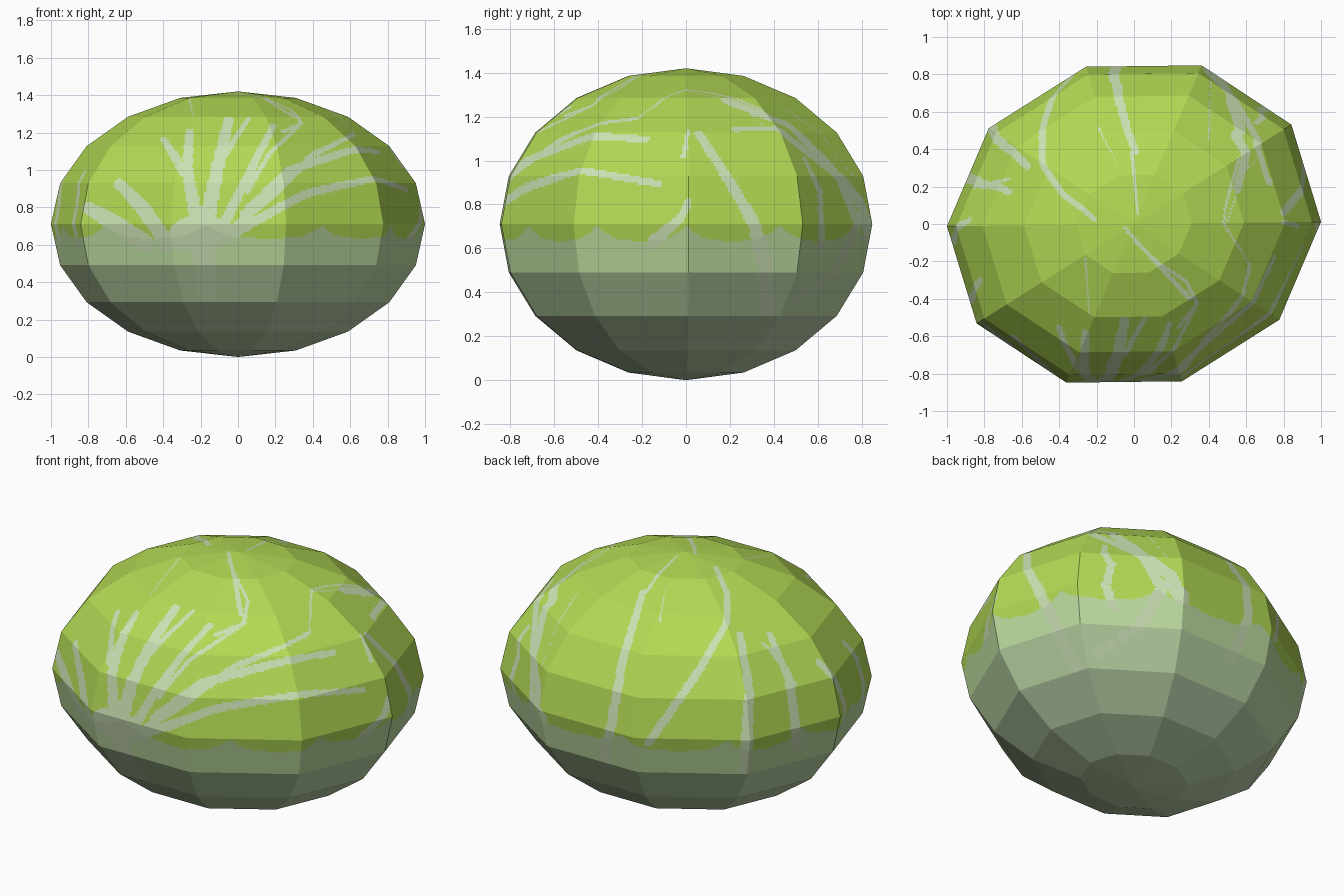
import bpy, bmesh, math
from mathutils import Vector
from mathutils.bvhtree import BVHTree
from mathutils.kdtree import KDTree

if "Cube" in bpy.data.objects:
    bpy.data.objects.remove(bpy.data.objects["Cube"])

SEG, RINGS = 10, 10      # big flat facets
NU, NV = 50, 22          # fine coplanar cells in each facet, for the painted veins
MID = Vector((0, 0, 0.71))


def corner(i, j):
    """Corner of the slightly skewed, squashed ball."""
    a = 2 * math.pi * i / SEG
    lat = math.pi * (j / RINGS - 0.5)
    c, s, r = math.cos(a), math.sin(a), math.cos(lat)
    return Vector((r * (c + 0.055 * s), r * (0.888 * s + 0.012 * c),
                   0.71 + 0.71 * math.sin(lat)))


def skin(nu, nv):
    """Grid over the faceted ball; every facet is split into nu x nv flat cells."""
    cols, rows = SEG * nu, RINGS * nv
    verts = []
    for q in range(rows + 1):
        j = min(q // nv, RINGS - 1)
        v = q / nv - j
        for p in range(cols):
            i, u = p // nu, (p % nu) / nu
            lo = corner(i, j).lerp(corner(i + 1, j), u)
            hi = corner(i, j + 1).lerp(corner(i + 1, j + 1), u)
            verts.append(lo.lerp(hi, v))
    faces = [(q * cols + p, q * cols + (p + 1) % cols,
              (q + 1) * cols + (p + 1) % cols, (q + 1) * cols + p)
             for q in range(rows) for p in range(cols)]
    return verts, faces


def material(name, rgb):
    lin = [((c / 255 + 0.055) / 1.055) ** 2.4 for c in rgb]
    m = bpy.data.materials.new(name)
    m.diffuse_color = (*lin, 1)
    m.use_nodes = True
    m.node_tree.nodes["Principled BSDF"].inputs["Base Color"].default_value = m.diffuse_color
    return m


# Vein strokes as drawn on a view plane: (half width, [(across, up), ...])
FRONT = [
    (.034, [(-.2, -.1), (-.27, .28), (-.26, .5)]),
    (.026, [(-.29, .28), (-.4, .46)]),
    (.04, [(-.19, -.1), (-.11, .3), (-.05, .56)]),
    (.018, [(-.08, .36), (.06, .57)]),
    (.028, [(-.1, -.05), (.05, .25), (.19, .53)]),
    (.015, [(.05, .18), (.17, .38), (.34, .54)]),
    (.022, [(-.03, -.03), (.25, .22), (.4, .37), (.62, .48)]),
    (.045, [(-.38, -.1), (-.52, .1), (-.64, .22)]),
    (.05, [(-.5, -.1), (-.7, .03), (-.81, .09)]),
    (.08, [(-.28, -.06), (-.19, 0), (-.08, -.05)]),
    (.07, [(-.2, 0), (-.16, -.4)]),
]
FRONT_RIGHT = [
    (.026, [(-.45, -.25), (-.2, -.06), (.22, .053), (.51, .106)]),
    (.024, [(-.55, -.35), (-.1, -.19), (.33, -.12), (.67, -.095)]),
    (.012, [(-.12, .2), (.03, .26), (.053, .38), (-.053, .6)]),
    (.005, [(.39, .29), (.39, .43), (.59, .445), (.74, .37)]),
]
RIGHT = [
    (.013, [(-.01, .31), (.01, .43)]),
    (.026, [(-.15, -.08), (-.03, .02), (.01, .1)]),
    (.034, [(.37, -.4), (.36, -.18), (.31, 0), (.22, .16), (.06, .41)]),
    (.04, [(.84, -.05), (.79, .1), (.65, .27), (.47, .45), (.19, .56)]),
    (.024, [(.62, -.12), (.61, .15), (.54, .3)]),
]
BACK_LEFT = [
    (.03, [(-.83, -.36), (-.82, .12), (-.8, .38), (-.72, .49)]),
    (.03, [(-.44, -.5), (-.34, .06), (-.23, .43)]),
    (.022, [(-.2, -.38), (.07, .01), (.22, .27), (.22, .42), (.16, .56)]),
    (.032, [(.32, -.52), (.34, -.1), (.29, .2)]),
    (.03, [(.6, -.4), (.55, -.04), (.45, .2)]),
    (.005, [(-.14, .27), (-.11, .46)]),
]
TOP = [
    (.01, [(-.01, .38), (.02, .05)]),
    (.008, [(.56, .35), (.49, .1), (.48, 0), (.62, -.22)]),
    (.005, [(.4, .45), (.41, .77)]),
    (.013, [(.3, -.4), (.13, -.22), (-.05, -.02)]),
    (.005, [(-.26, -.18), (-.24, -.48)]),
    (.013, [(-.85, .2), (-.67, .24)]),
]
LEFT = [
    (.03, [(.1, -.1), (.08, .1), (-.02, .3)]),
    (.028, [(.42, -.1), (.38, .15), (.3, .28)]),
]


def view(az, el):
    """Across, up and toward-viewer axes; az 0 is the front, 90 the right side."""
    a, e = math.radians(az), math.radians(el)
    across = Vector((math.cos(a), math.sin(a), 0))
    toward = Vector((math.sin(a) * math.cos(e), -math.cos(a) * math.cos(e), math.sin(e)))
    return across, toward.cross(across), toward


# Project the strokes on the faceted ball
tree = BVHTree.FromPolygons(*skin(1, 1))
dots = []
for strokes, az, el in ((FRONT, 0, 0), (FRONT_RIGHT, 35, 25), (RIGHT, 90, 0),
                        (BACK_LEFT, 215, 25), (TOP, 0, 90), (LEFT, 270, 0)):
    across, up, toward = view(az, el)
    for half, pts in strokes:
        spans = len(pts) - 1
        for k in range(spans):
            a, b = Vector(pts[k]), Vector(pts[k + 1])
            n = max(2, int((b - a).length / 0.006))
            for t in range(n + 1):
                p = a.lerp(b, t / n)
                hit = tree.ray_cast(MID + across * p.x + up * p.y + toward * 4, -toward)[0]
                if hit:
                    dots.append((hit, half * (1.1 - 0.45 * (k + t / n) / spans)))
kd = KDTree(len(dots))
for i, (p, w) in enumerate(dots):
    kd.insert(p, i)
kd.balance()


def paint(c):
    """Material slot: base bands, scalloped leaf edge, veins."""
    if c.z < 0.291:
        return 4
    vein = any(d < dots[i][1] for _, i, d in kd.find_range(c, 0.09))
    a = math.atan2(c.y, c.x)
    edge = 0.635 + 0.07 * (1 - abs(math.sin(5.5 * a + 0.8 * math.sin(2 * a)))) ** 2
    if c.z < edge:
        return 5 if vein else 3 if c.z < 0.491 else 2
    return 1 if vein else 0


# Cabbage head
verts, faces = skin(NU, NV)
mesh = bpy.data.meshes.new("cabbage_head")
mesh.from_pydata(verts, [], faces)
for name, rgb in (("leaf green", (178, 217, 84)), ("pale vein", (204, 226, 180)),
                  ("pale underside", (186, 217, 157)), ("grey green underside", (185, 211, 163)),
                  ("grey green base", (182, 204, 165)), ("underside vein", (194, 212, 172))):
    mesh.materials.append(material(name, rgb))
bm = bmesh.new()
bm.from_mesh(mesh)
bmesh.ops.remove_doubles(bm, verts=bm.verts, dist=0.00005)
for f in bm.faces:
    f.smooth = False
    f.material_index = paint(f.calc_center_median())
bmesh.ops.recalc_face_normals(bm, faces=bm.faces)
bm.to_mesh(mesh)
bm.free()
bpy.context.collection.objects.link(bpy.data.objects.new("cabbage_head", mesh))
